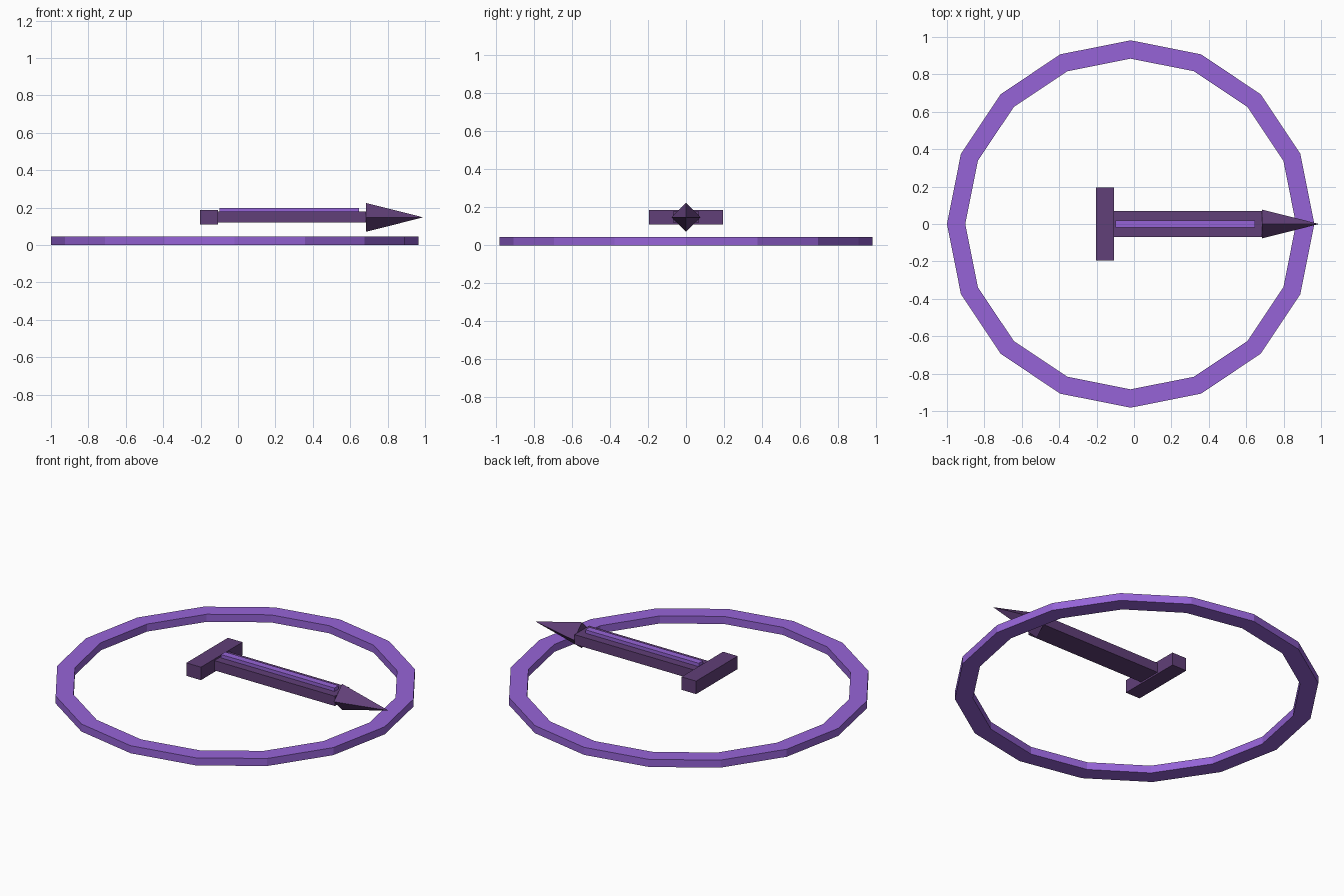
import bpy
import bmesh
import math
from mathutils import Vector

cube = bpy.data.objects.get("Cube")
if cube:
    bpy.data.objects.remove(cube, do_unlink=True)


def material(name, rgb):
    mat = bpy.data.materials.new(name)
    mat.use_nodes = True
    colour = (*rgb, 1)
    mat.diffuse_color = colour
    mat.node_tree.nodes["Principled BSDF"].inputs["Base Color"].default_value = colour
    return mat


violet = material("violet", (0.305, 0.127, 0.68))
plum = material("dark_plum", (0.119, 0.05, 0.188))


def finish(name, bm, mat):
    bmesh.ops.recalc_face_normals(bm, faces=bm.faces)
    mesh = bpy.data.meshes.new(name)
    bm.to_mesh(mesh)
    bm.free()
    mesh.materials.append(mat)
    bpy.context.collection.objects.link(bpy.data.objects.new(name, mesh))


def box(name, low, high, mat):
    bm = bmesh.new()
    bmesh.ops.create_cube(bm, size=1)
    low, high = Vector(low), Vector(high)
    for v in bm.verts:
        v.co = (low + high) / 2 + v.co * (high - low)
    finish(name, bm, mat)


def ring(name, centre_x, inner, outer, height, sides, mat):
    # Rectangular section swept round a polygon
    bm = bmesh.new()
    section = [(inner, 0), (outer, 0), (outer, height), (inner, height)]
    loops = []
    for i in range(sides):
        a = math.tau * i / sides
        loops.append([bm.verts.new((centre_x + r * math.cos(a), r * math.sin(a), z))
                      for r, z in section])
    for i, loop in enumerate(loops):
        following = loops[(i + 1) % sides]
        for j in range(4):
            k = (j + 1) % 4
            bm.faces.new((loop[j], following[j], following[k], loop[k]))
    finish(name, bm, mat)


def spike(name, base_x, tip_x, z, radius, mat):
    # Four-sided point with its edges above, below and at the sides
    bm = bmesh.new()
    base = [bm.verts.new((base_x, radius * y, z + radius * up))
            for y, up in ((1, 0), (0, 1), (-1, 0), (0, -1))]
    tip = bm.verts.new((tip_x, 0, z))
    bm.faces.new(base)
    for i in range(4):
        bm.faces.new((base[i], base[(i + 1) % 4], tip))
    finish(name, bm, mat)


# Ground ring
ring("ground_ring", -0.018, 0.884, 0.982, 0.045, 16, violet)

# Floating pointer: shaft, inlay, crossbar and tip
box("pointer_shaft", (-0.108, -0.069, 0.12), (0.685, 0.069, 0.178), plum)
box("shaft_inlay", (-0.098, -0.02, 0.16), (0.648, 0.02, 0.198), violet)
box("crossbar", (-0.203, -0.195, 0.11), (-0.107, 0.195, 0.187), plum)
spike("pointer_tip", 0.684, 0.99, 0.148, 0.077, plum)
